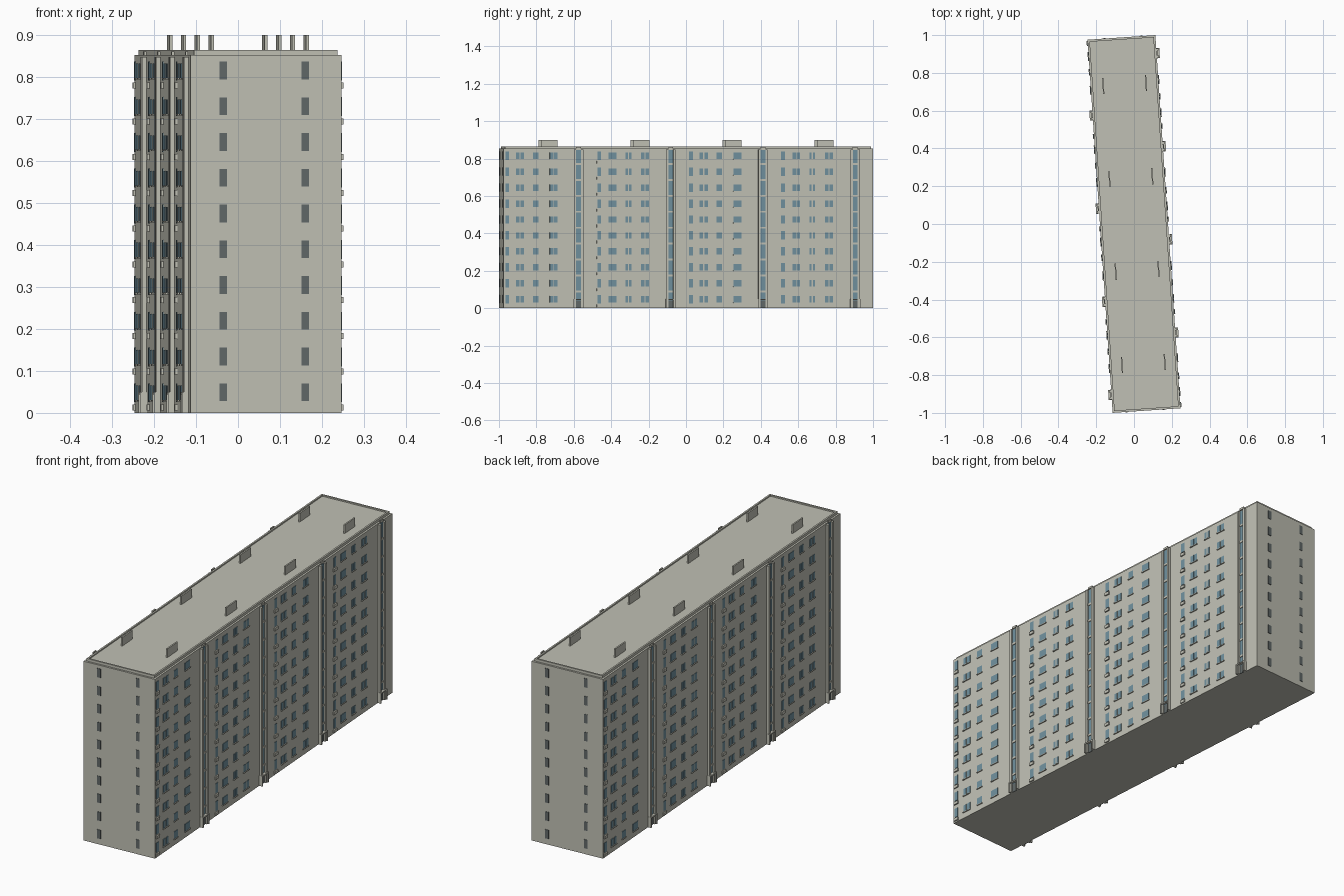
import bpy, bmesh, math
from mathutils import Matrix, Vector

if "Cube" in bpy.data.objects:
    bpy.data.objects.remove(bpy.data.objects["Cube"])

ANGLE = math.radians(3.85)      # the block stands slightly turned
HU, HV, TOP = 0.18, 0.99, 0.853  # half width, half length, wall height
FLOORS, STEP, FIRST = 10, 0.0852, 0.048


def material(name, rgb):
    m = bpy.data.materials.new(name)
    m.diffuse_color = (*rgb, 1)
    m.use_nodes = True
    m.node_tree.nodes["Principled BSDF"].inputs["Base Color"].default_value = m.diffuse_color
    return m


WALL = material("pale grey concrete", (0.53, 0.53, 0.46))
GLASS = material("blue grey glass", (0.16, 0.28, 0.34))
DARK = material("dark glass", (0.12, 0.14, 0.14))


class Part:
    """Collects boxes for one named object, given as (min, max) ranges."""

    def __init__(self, name, mat):
        self.name, self.mat, self.bm = name, mat, bmesh.new()

    def box(self, x, y, z):
        mid = Vector([(a + b) / 2 for a, b in (x, y, z)])
        size = [abs(b - a) for a, b in (x, y, z)]
        mat = Matrix.Translation(mid) @ Matrix.Diagonal((*size, 1))
        bmesh.ops.create_cube(self.bm, size=1, matrix=mat)

    def both(self, x, y, z):
        """Box plus its copy turned half way round the centre."""
        self.box(x, y, z)
        self.box((-x[1], -x[0]), (-y[1], -y[0]), z)

    def finish(self):
        me = bpy.data.meshes.new(self.name)
        self.bm.to_mesh(me)
        self.bm.free()
        me.materials.append(self.mat)
        ob = bpy.data.objects.new(self.name, me)
        ob.rotation_euler.z = ANGLE
        bpy.context.collection.objects.link(ob)


body = Part("building_body", WALL)
parapet = Part("roof_parapet", WALL)
vents = Part("roof_vents", WALL)
glass = Part("window_glass", GLASS)
sills = Part("window_sills", WALL)
ledges = Part("small_ledges", WALL)
end_glass = Part("end_windows", DARK)
pilasters = Part("stair_pilasters", WALL)
stair_glass = Part("stair_glass", GLASS)
stair_bands = Part("stair_floor_bands", WALL)
porches = Part("entrance_porches", WALL)
doors = Part("entrance_doors", DARK)

# Main block and roof slab
body.box((-HU, HU), (-HV, HV), (0, TOP))
IU, IV, RIM = HU - 0.009, HV - 0.009, 0.008
body.box((-IU, IU), (-IV, IV), (TOP, TOP + 0.006))

# Raised rim around the roof
parapet.both((IU - RIM, IU), (-IV, IV), (TOP, 0.865))
parapet.both((-IU + RIM, IU - RIM), (IV - RIM, IV), (TOP, 0.865))

# Thin roof vents in two rows
for v in (-0.74, -0.246, 0.246, 0.74):
    vents.both((0.110, 0.117), (v - 0.043, v + 0.043), (TOP, 0.90))


def window(v, width, zc, height):
    glass.both((HU - 0.004, HU + 0.002), (v - width / 2, v + width / 2),
               (zc - height / 2, zc + height / 2))


# Window columns: offset from the section's first column, then panes as (shift, width)
PAIR = ((-0.0125, 0.019), (0.0125, 0.019))
NARROW_PAIR = ((-0.009, 0.012), (0.009, 0.012))
WIDE = ((-0.011, 0.0205), (0.011, 0.0205))
MEDIUM = ((0, 0.03),)
TYPE_A = ((0.068, PAIR), (0.152, MEDIUM), (0.249, WIDE))
TYPE_B = ((0.071, WIDE), (0.157, NARROW_PAIR), (0.246, PAIR))

for i in range(4):
    start = -0.970 + i * 0.4925
    for f in range(FLOORS):
        zc = FIRST + f * STEP
        # Tall slim window with its thick ledge
        window(start, 0.02, zc, 0.045)
        ledges.both((HU, HU + 0.006), (start - 0.013, start + 0.013),
                    (zc - 0.042, zc - 0.028))
        # Ordinary windows
        for off, panes in (TYPE_A, TYPE_B)[i % 2]:
            for shift, width in panes:
                window(start + off + shift, width, zc, 0.034)
            half = max(s + w / 2 for s, w in panes) + 0.002
            sills.both((HU, HU + 0.005), (start + off - half, start + off + half),
                       (zc - 0.021, zc - 0.017))

    # Stair tower strip: two pilasters, glass between, a band per floor
    c = -0.588 + i * 0.494
    for s in (-1, 1):
        pilasters.both((HU, HU + 0.011), (c + s * 0.019 - 0.006, c + s * 0.019 + 0.006),
                       (0, 0.848))
    stair_glass.both((HU, HU + 0.003), (c - 0.013, c + 0.013), (0.04, 0.846))
    for f in range(1, FLOORS + 1):
        z = FIRST + f * STEP - 0.045
        stair_bands.both((HU, HU + 0.006), (c - 0.013, c + 0.013), (z - 0.004, z + 0.006))
    # Entrance at the foot of the strip
    porches.both((HU, HU + 0.016), (c - 0.027, c + 0.027), (0.044, 0.05))
    for s in (-1, 1):
        porches.both((HU, HU + 0.016), (c + s * 0.024 - 0.003, c + s * 0.024 + 0.003),
                     (0, 0.044))
    doors.both((HU, HU + 0.003), (c - 0.013, c + 0.013), (0, 0.04))

# Two window columns on each end wall
for f in range(FLOORS):
    zc = FIRST + f * STEP + 0.001
    for u in (-0.102, 0.094):
        end_glass.both((u - 0.009, u + 0.009), (-HV - 0.002, -HV + 0.004),
                       (zc - 0.021, zc + 0.021))

for part in (body, parapet, vents, glass, sills, ledges, end_glass, pilasters,
             stair_glass, stair_bands, porches, doors):
    part.finish()
